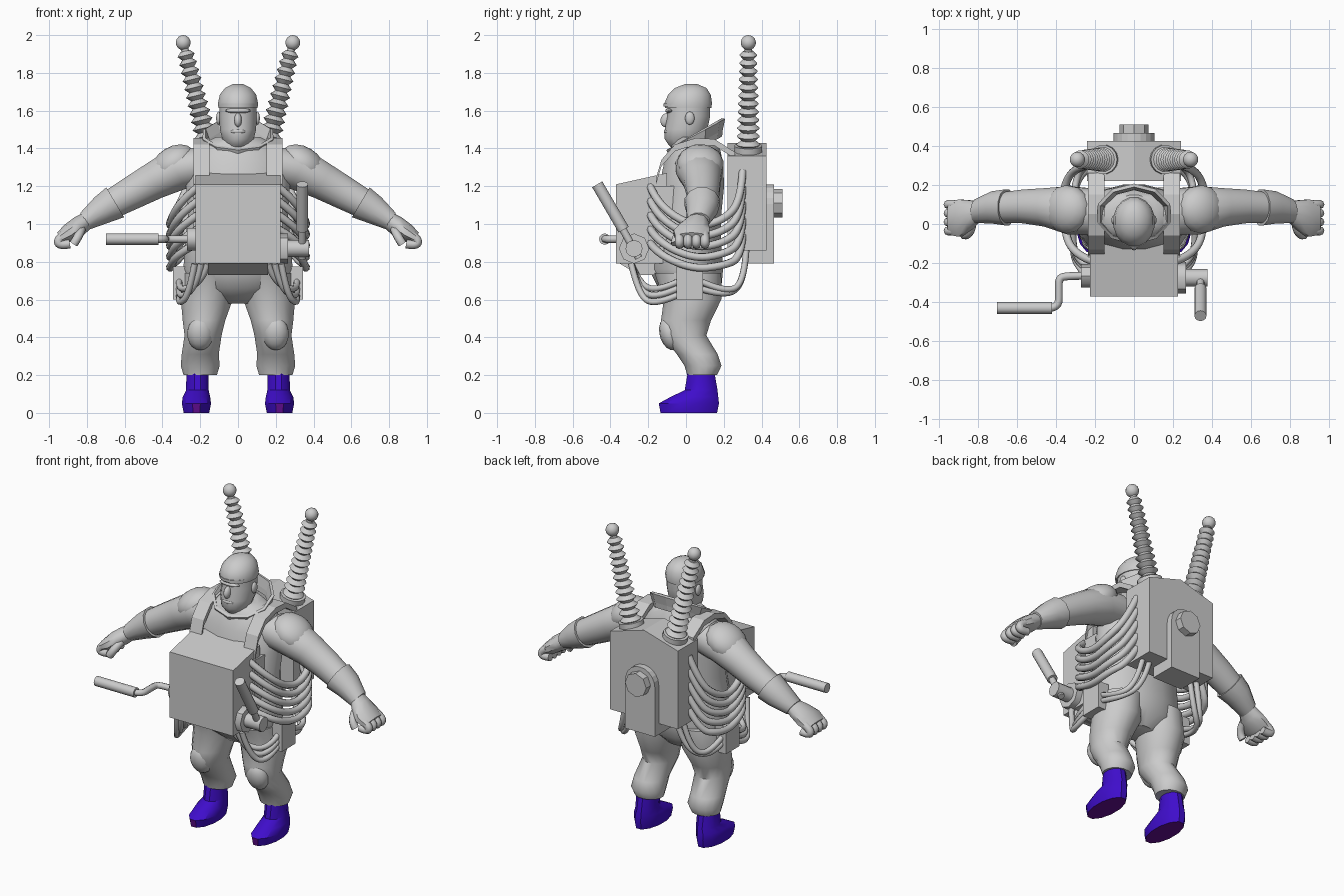
import bpy, bmesh, math
from mathutils import Vector, Matrix

default_cube = bpy.data.objects.get("Cube")
if default_cube:
    bpy.data.objects.remove(default_cube, do_unlink=True)


def material(name, red, green, blue):
    mat = bpy.data.materials.new(name)
    mat.use_nodes = True
    mat.diffuse_color = (red, green, blue, 1)
    mat.node_tree.nodes["Principled BSDF"].inputs["Base Color"].default_value = (red, green, blue, 1)
    return mat


grey = material("plain grey", .6, .6, .6)
blue = material("boot blue", .05, .004, .6)
purple = material("sole purple", .13, .004, .3)
lavender = material("hem lavender", .5, .5, .66)

X, Y, Z = Vector((1, 0, 0)), Vector((0, 1, 0)), Vector((0, 0, 1))
ARM_UP = Vector((.51, 0, .86))


def finish(name, bm, mats=(grey,), mirror=False, angle=45, rule=None):
    """Turn a bmesh into an object, coloured by rule and shaded by angle."""
    bmesh.ops.recalc_face_normals(bm, faces=bm.faces[:])
    bm.normal_update()
    if rule:
        for face in bm.faces:
            face.material_index = rule(face)
    mesh = bpy.data.meshes.new(name)
    bm.to_mesh(mesh)
    bm.free()
    for mat in mats:
        mesh.materials.append(mat)
    if angle:
        mesh.shade_smooth()
        mesh.set_sharp_from_angle(angle=math.radians(angle))
    obj = bpy.data.objects.new(name, mesh)
    bpy.context.collection.objects.link(obj)
    if mirror:
        mod = obj.modifiers.new("mirror", 'MIRROR')
        mod.use_mirror_merge = False
    return obj


def loft(name, rings, u=X, v=Y, sides=16, capped=True, **options):
    """Skin ellipses given as (x, y, z, half size along u, half size along v)."""
    bm = bmesh.new()
    loops = []
    for x, y, z, a, b in rings:
        turns = [math.tau * (i + .5) / sides for i in range(sides)]
        loops.append([bm.verts.new(Vector((x, y, z)) + u * a * math.cos(t) + v * b * math.sin(t))
                      for t in turns])
    for low, high in zip(loops, loops[1:]):
        for i in range(sides):
            j = (i + 1) % sides
            bm.faces.new((low[i], low[j], high[j], high[i]))
    if capped:
        bm.faces.new(loops[0])
        bm.faces.new(loops[-1])
    return finish(name, bm, **options)


def prism(name, points, start, end, axis="x", **options):
    """Extrude a side (y, z) or front (x, z) profile from start to end."""
    bm = bmesh.new()
    place = (lambda p, d: (d, p[0], p[1])) if axis == "x" else (lambda p, d: (p[0], d, p[1]))
    face = bm.faces.new([bm.verts.new(place(p, start)) for p in points])
    made = bmesh.ops.extrude_face_region(bm, geom=[face])["geom"]
    moved = [g for g in made if isinstance(g, bmesh.types.BMVert)]
    bmesh.ops.translate(bm, verts=moved, vec=(X if axis == "x" else Y) * (end - start))
    return finish(name, bm, angle=0, **options)


def box(name, x, y, z, **options):
    return prism(name, [(y[0], z[0]), (y[1], z[0]), (y[1], z[1]), (y[0], z[1])], *x, **options)


def rod(name, start, end, radius, sides=12, **options):
    start, end = Vector(start), Vector(end)
    bm = bmesh.new()
    spin = (end - start).to_track_quat('Z', 'Y').to_matrix().to_4x4()
    bmesh.ops.create_cone(bm, cap_ends=True, segments=sides, radius1=radius, radius2=radius,
                          depth=(end - start).length,
                          matrix=Matrix.Translation((start + end) / 2) @ spin)
    return finish(name, bm, **options)


def ball(name, centre, size, tilt=0, tilt_axis='Y', **options):
    bm = bmesh.new()
    bmesh.ops.create_uvsphere(bm, u_segments=14, v_segments=9, radius=1,
                              matrix=Matrix.Translation(centre) @ Matrix.Rotation(tilt, 4, tilt_axis)
                              @ Matrix.Diagonal((*size, 1)))
    return finish(name, bm, **options)


def tube(name, points, radius):
    """Round hose along a soft path."""
    curve = bpy.data.curves.new(name, 'CURVE')
    curve.dimensions = '3D'
    curve.bevel_depth, curve.bevel_resolution = radius, 2
    curve.use_fill_caps = True
    path = curve.splines.new('NURBS')
    path.points.add(len(points) - 1)
    for point, co in zip(path.points, points):
        point.co = (*co, 1)
    path.order_u, path.use_endpoint_u, path.resolution_u = 3, True, 6
    curve.materials.append(grey)
    obj = bpy.data.objects.new(name, curve)
    bpy.context.collection.objects.link(obj)


# Body
loft("torso", [(0, .03, .58, .1, .09), (0, .02, .66, .27, .17), (0, 0, .76, .295, .2),
               (0, 0, .9, .285, .19), (0, .01, 1.05, .27, .18), (0, .03, 1.2, .28, .175),
               (0, .04, 1.32, .27, .16), (0, .05, 1.41, .22, .13), (0, .05, 1.46, .12, .1)])
loft("trouser_leg", [(.15, .01, .74, .14, .18), (.165, .035, .6, .14, .155), (.18, 0, .49, .115, .135),
                     (.185, -.01, .41, .1, .12), (.2, .06, .31, .1, .11), (.2, .09, .25, .105, .1),
                     (.2, .085, .2, .09, .08)],
     mirror=True, mats=(grey, lavender), rule=lambda f: int(f.normal.z < -.8))
ball("knee_pad", (.2, -.085, .42), (.07, .055, .09), .25, 'X', mirror=True)


# Boots, with soles and toe fronts in the second colour
def sole(face):
    c = face.calc_center_median()
    return int(face.normal.z < -.5 or (c.z < .05 and face.normal.y < -.8))


loft("boot", [(.22, .015, 0, .07, .155), (.22, .015, .05, .08, .165), (.22, .045, .085, .075, .13),
              (.215, .08, .12, .062, .09), (.215, .08, .22, .06, .072)],
     mirror=True, mats=(blue, purple), sides=12, angle=30, rule=sole)

# Arms and hands
loft("upper_arm", [(.18, .06, 1.31, .12, .11), (.33, .07, 1.285, .125, .115), (.45, .085, 1.225, .1, .1),
                   (.56, .09, 1.165, .088, .09), (.66, .085, 1.11, .08, .08)],
     u=Y, v=ARM_UP, mirror=True)
ball("shoulder_pad", (.34, .075, 1.32), (.13, .125, .09), .55, mirror=True)
loft("glove_cuff", [(.65, .085, 1.115, .095, .095), (.72, .085, 1.075, .085, .08),
                    (.81, .065, 1.015, .062, .052)], u=Y, v=ARM_UP, sides=12, mirror=True)
loft("hand", [(.79, .065, 1.025, .05, .045), (.84, .045, .99, .08, .052), (.89, .03, .955, .1, .05),
              (.94, .03, .925, .09, .035)], u=Y, v=ARM_UP, sides=10, mirror=True)
for side in (1, -1):
    for finger in range(4):
        y = -.035 + .045 * finger
        tube("finger", [(side * .91, y, .945), (side * .955, y, .92), (side * .945, y, .885),
                        (side * .89, y, .895)], .024)
    tube("thumb", [(side * .83, 0, .97), (side * .84, -.06, .94), (side * .87, -.055, .895)], .024)

# Head, face and cap
loft("head", [(0, .04, 1.38, .08, .09), (0, -.01, 1.42, .06, .085), (0, -.015, 1.45, .085, .1),
              (0, 0, 1.5, .098, .115), (0, .015, 1.57, .1, .115), (0, .015, 1.64, .1, .115)])
loft("cap", [(0, .012, 1.615, .106, .125), (0, .012, 1.64, .108, .128), (0, .018, 1.685, .098, .115),
             (0, .025, 1.72, .07, .085), (0, .027, 1.74, .03, .035)])
loft("cap_brim", [(0, -.01, 1.622, .1, .11), (0, -.01, 1.638, .1, .11)])
ball("nose", (0, -.105, 1.55), (.02, .03, .038), -.3, 'X')
ball("brow", (0, -.085, 1.6), (.07, .025, .014))
ball("mouth", (0, -.1, 1.49), (.04, .018, .014))
ball("ear", (.102, .02, 1.56), (.014, .025, .035), mirror=True)

# Tilted collar
rim = Vector((0, .87, .5))
collar = loft("collar", [(0, .06, 1.4, .15, .13), (0, .055, 1.43, .16, .14), (0, .05, 1.48, .18, .16)],
              v=rim, sides=10, capped=False, angle=0)
wall = collar.modifiers.new("wall", 'SOLIDIFY')
wall.thickness = .018

# Chest machine and harness
prism("chest_box", [(-.37, .79), (-.1, .79), (-.1, 1.27), (-.37, 1.21)], -.225, .225)
prism("chest_box_base", [(-.35, .79), (-.12, .79), (-.12, .73), (-.25, .73)], -.16, .16)
box("harness_plate", (-.235, .235), (-.17, -.04), (.88, 1.2))
over = [(-.16, 1.24), (-.13, 1.34), (-.06, 1.42), (.05, 1.455), (.15, 1.45), (.26, 1.38)]
prism("shoulder_strap", over + [(y, z - .035) for y, z in reversed(over)], .15, .235, mirror=True)

# Crank on the right of the chest machine
rod("crank_washer", (-.22, -.265, .92), (-.27, -.265, .92), .06, 8)
tube("crank_arm", [(-.25, -.265, .92), (-.35, -.265, .92), (-.385, -.28, .92), (-.385, -.34, .92),
                   (-.385, -.43, .92), (-.44, -.43, .92)], .02)
rod("crank_handle", (-.42, -.43, .92), (-.7, -.43, .92), .03)

# Lever on the left of the chest machine
rod("lever_washer", (.22, -.275, .87), (.265, -.275, .87), .08, 8)
rod("lever_shaft", (.26, -.275, .87), (.375, -.275, .87), .045)
rod("lever_arm", (.34, -.25, .82), (.34, -.35, 1), .02)
rod("lever_handle", (.34, -.33, .97), (.34, -.47, 1.21), .031)

# Backpack with gabled top, rounded rear casing and knob
prism("backpack", [(-.24, .86), (.24, .86), (.24, 1.36), (0, 1.43), (-.24, 1.36)], .22, .425, axis="y")
arch = [(.105 * math.cos(t), 1.105 + .105 * math.sin(t))
        for t in (math.pi * i / 10 for i in range(11))]
prism("rear_casing", [(-.105, .79), (.105, .79)] + arch, .3, .465, axis="y")
rod("rear_knob", (0, .46, 1.11), (0, .51, 1.11), .075, 8, angle=30)

# Ribbed aerials leaning outward
lean = Vector((.233, 0, .972))
across = Vector((.972, 0, -.233))
foot = Vector((.156, .33, 1.4))
rod("aerial_flange", foot - lean * .03, foot + lean * .015, .075, 14, mirror=True)
ribs = []
for step in range(25):
    t = step / 24
    radius = (.064 - .018 * t) if step % 2 else (.038 - .012 * t)
    ribs.append((*(foot + lean * .53 * t), radius, radius))
loft("aerial", ribs, u=Y, v=across, sides=14, mirror=True, angle=35)
rod("aerial_tip", foot + lean * .5, foot + lean * .58, .02, mirror=True)
ball("aerial_ball", (.29, .33, 1.96), (.04, .04, .04), mirror=True)

# Hip pouches and hoses
box("hip_pouch", (.27, .345), (-.05, .09), (.6, .775), mirror=True)
for side in (1, -1):
    for i in range(5):
        tube("rib_hose", [(side * .21, -.19, 1.2 - .075 * i), (side * .33, -.15, 1.1 - .065 * i),
                          (side * .36, .04, .98 - .055 * i), (side * .36, .2, 1.02 - .06 * i),
                          (side * .3, .29, 1.12 - .075 * i), (side * .23, .3, 1.28 - .085 * i)], .021)
    for i in range(3):
        drop = .035 * i
        tube("front_hip_hose", [(side * (.16 + drop), -.29, .79), (side * (.19 + drop), -.25, .69 - drop),
                                (side * .32, -.16, .64 - drop), (side * .31, -.03, .7 - drop)], .017)
    for i in range(2):
        tube("rear_hip_hose", [(side * .31, .07, .7 - .04 * i), (side * .31, .22, .63 - .02 * i),
                               (side * (.24 - .05 * i), .31, .7), (side * (.2 - .05 * i), .32, .88)], .017)
